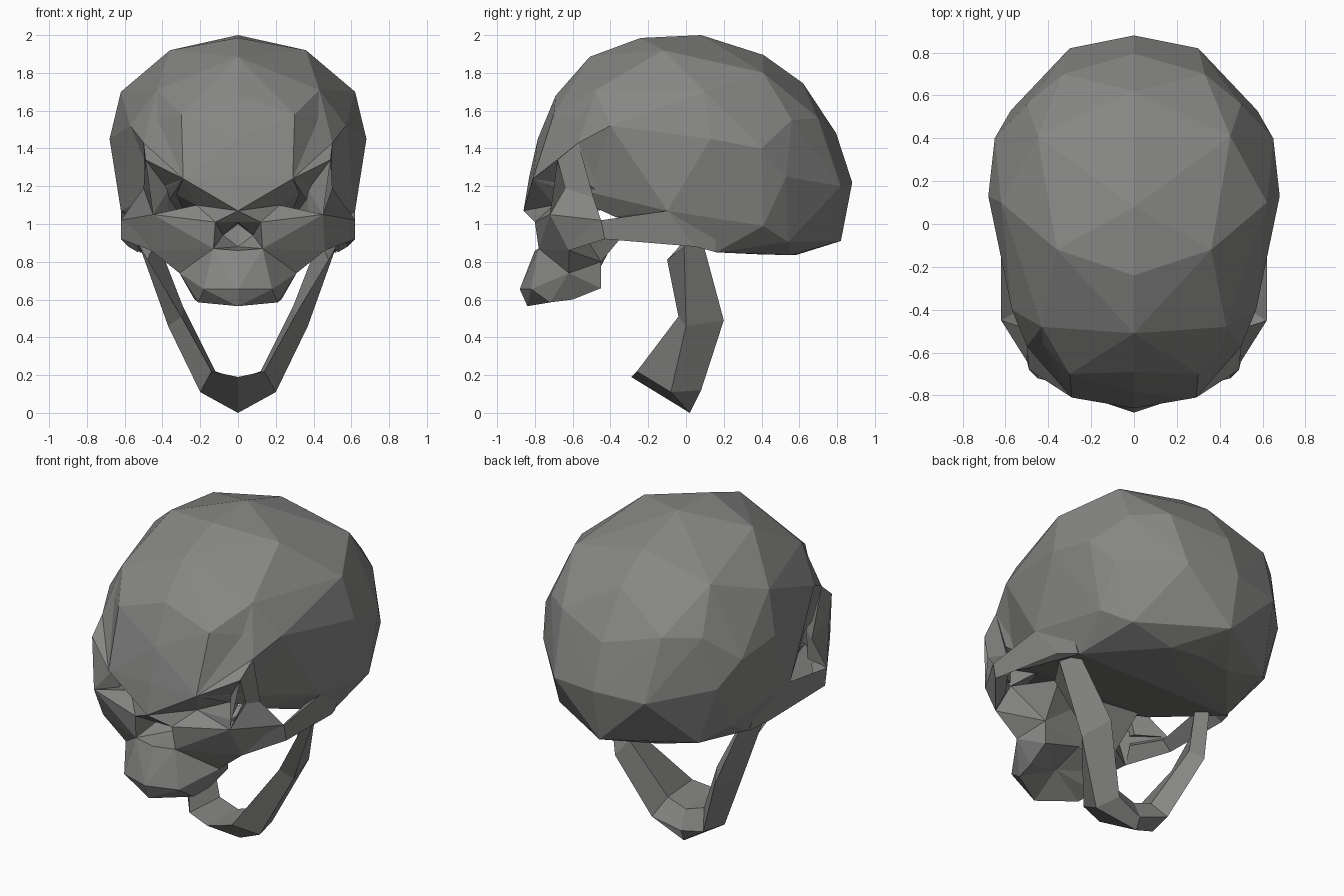
import bpy, bmesh

if "Cube" in bpy.data.objects:
    bpy.data.objects.remove(bpy.data.objects["Cube"])

bone = bpy.data.materials.new("grey bone")
bone.diffuse_color = (0.24, 0.24, 0.235, 1)
bone.use_nodes = True
bone.node_tree.nodes["Principled BSDF"].inputs["Base Color"].default_value = bone.diffuse_color


def finish(bm, name):
    """Turn a bmesh into a flat-shaded bone object."""
    bmesh.ops.recalc_face_normals(bm, faces=bm.faces)
    mesh = bpy.data.meshes.new(name)
    bm.to_mesh(mesh)
    bm.free()
    mesh.materials.append(bone)
    ob = bpy.data.objects.new(name, mesh)
    bpy.context.collection.objects.link(ob)
    return ob


def mirror_x(bm):
    geom = bm.verts[:] + bm.edges[:] + bm.faces[:]
    bmesh.ops.mirror(bm, geom=geom, axis='X', merge_dist=0.001)
    bmesh.ops.remove_doubles(bm, verts=bm.verts, dist=0.001)


def patch(name, points, faces):
    """Mirrored shell from named points and faces spelled by point names."""
    bm = bmesh.new()
    vert = {k: bm.verts.new(p) for k, p in points.items()}
    for f in faces.split():
        bm.faces.new([vert[k] for k in f])
    mirror_x(bm)
    bmesh.ops.triangulate(bm, faces=bm.faces)
    return finish(bm, name)


def loft(name, rings, caps=(True, True)):
    """Bar through a list of cross-sections, mirrored to both sides."""
    bm = bmesh.new()
    vs = [[bm.verts.new(p) for p in r] for r in rings]
    n = len(rings[0])
    for a, b in zip(vs, vs[1:]):
        for i in range(n):
            j = (i + 1) % n
            bm.faces.new((a[i], a[j], b[j], b[i]))
    if caps[0]:
        bm.faces.new(vs[0])
    if caps[1]:
        bm.faces.new(vs[-1])
    mirror_x(bm)
    return finish(bm, name)


# Braincase: faceted hull of a midline profile and side points
midline = [(-.83, 1.25), (-.785, 1.45), (-.69, 1.68), (-.51, 1.885), (-.24, 1.985),
           (.08, 2.0), (.41, 1.895), (.62, 1.745), (.795, 1.48), (.88, 1.22),
           (.82, .91), (.58, .835), (.37, .84)]
sides = [(.29, -.81, 1.24), (.30, -.70, 1.58),
         (.57, -.40, 1.52), (.43, -.48, 1.71), (.36, -.12, 1.92), (.62, .10, 1.70),
         (.68, .13, 1.45), (.65, .40, 1.40), (.45, .41, 1.80), (.33, .70, 1.56),
         (.50, .56, 1.55), (.575, .53, 1.25), (.30, .82, 1.20), (.46, .54, .905),
         (.58, .41, .99), (.62, -.10, 1.07), (.52, .16, .85), (.20, .55, .835),
         (.22, -.45, 1.10), (.42, -.38, 1.04), (.25, -.15, .97)]
bm = bmesh.new()
for y, z in midline:
    bm.verts.new((0, y, z))
for x, y, z in sides:
    bm.verts.new((x, y, z))
    bm.verts.new((-x, y, z))
bmesh.ops.convex_hull(bm, input=bm.verts)
bmesh.ops.delete(bm, geom=[v for v in bm.verts if not v.link_faces], context='VERTS')
finish(bm, "braincase")

# Brow wings: flare out in front of the hollow temples
patch("brow_wing", dict(
    C=(.29, -.81, 1.24), D=(.49, -.68, 1.34), E=(.50, -.57, 1.43),
    k=(.43, -.48, 1.71), t=(.57, -.40, 1.52), w=(.44, -.44, 1.15),
    G=(.37, -.60, 1.18)), "CDE CEk Etk Etw DEw DwG")

# Face: eye sockets, nose opening, cheeks and upper jaw
upper = dict(
    A=(0, -.83, 1.25), B=(0, -.86, 1.07), C=(.29, -.81, 1.24), D=(.49, -.68, 1.34),
    F=(.22, -.70, 1.10), G=(.37, -.60, 1.18), H=(.37, -.60, 1.04), h=(.31, -.42, 1.08),
    I=(.12, -.80, 1.01), J=(.45, -.72, 1.05), N=(0, -.80, 1.01), P=(.13, -.78, .87),
    Q=(0, -.80, .86), R=(0, -.58, 1.0), S=(0, -.60, .88), T=(.08, -.60, .94),
    K=(.62, -.45, 1.02), L=(.62, -.43, .925), M=(.46, -.62, .86))
lower = dict(
    U=(.31, -.62, .74), V=(0, -.88, .655), W=(.18, -.82, .655), X=(0, -.84, .565),
    Y=(.21, -.72, .585), Z=(.25, -.45, .66), a=(.25, -.45, .80), b=(0, -.47, .74),
    c=(.28, -.30, .98), e=(0, -.66, .68), f=(0, -.34, .98), g=(.23, -.60, .60))
patch("face_and_upper_jaw", {**upper, **lower},
      "ABC BCGF CDG DJHG IFHJ FGh GHh FHh BFI BNI NRTI ITP PTSQ RST "
      "JKLM IJMP PMUW QPWV VWYX WUY UgY UZg MUZa XYe Yge gZe Zbe Zab acfb "
      "JHM HcaM JKH KLMH")

# Bony post on the outer side of each eye socket
loft("socket_post", [
    [(.49, -.68, 1.34), (.50, -.57, 1.43), (.43, -.55, 1.30)],
    [(.50, -.64, 1.19), (.49, -.49, 1.14), (.42, -.54, 1.15)],
    [(.45, -.72, 1.05), (.62, -.45, 1.02), (.44, -.52, 1.0)]])

# Cheek arch back to the ear
loft("cheek_arch", [
    [(.50, -.62, 1.05), (.46, -.62, .86), (.44, -.56, .95)],
    [(.62, -.45, 1.02), (.62, -.43, .92), (.55, -.41, .96)],
    [(.62, -.10, 1.07), (.58, .05, .88), (.52, -.04, 1.0)],
    [(.58, .15, 1.02), (.53, .16, .85), (.46, .12, .95)]])

# Lower jaw, hanging open: jaw hinge, jaw angle, chin side, chin
loft("lower_jaw", [
    [(.46, .09, .90), (.52, -.01, .88), (.48, -.10, .81), (.43, 0, .92)],
    [(.33, .20, .49), (.37, 0, .46), (.30, -.04, .51), (.29, .12, .56)],
    [(.17, .08, .12), (.20, -.08, .11), (.14, -.26, .22), (.12, 0, .22)],
    [(0, .05, .07), (0, .02, 0), (0, -.29, .19), (0, 0, .18)]], caps=(True, False))
